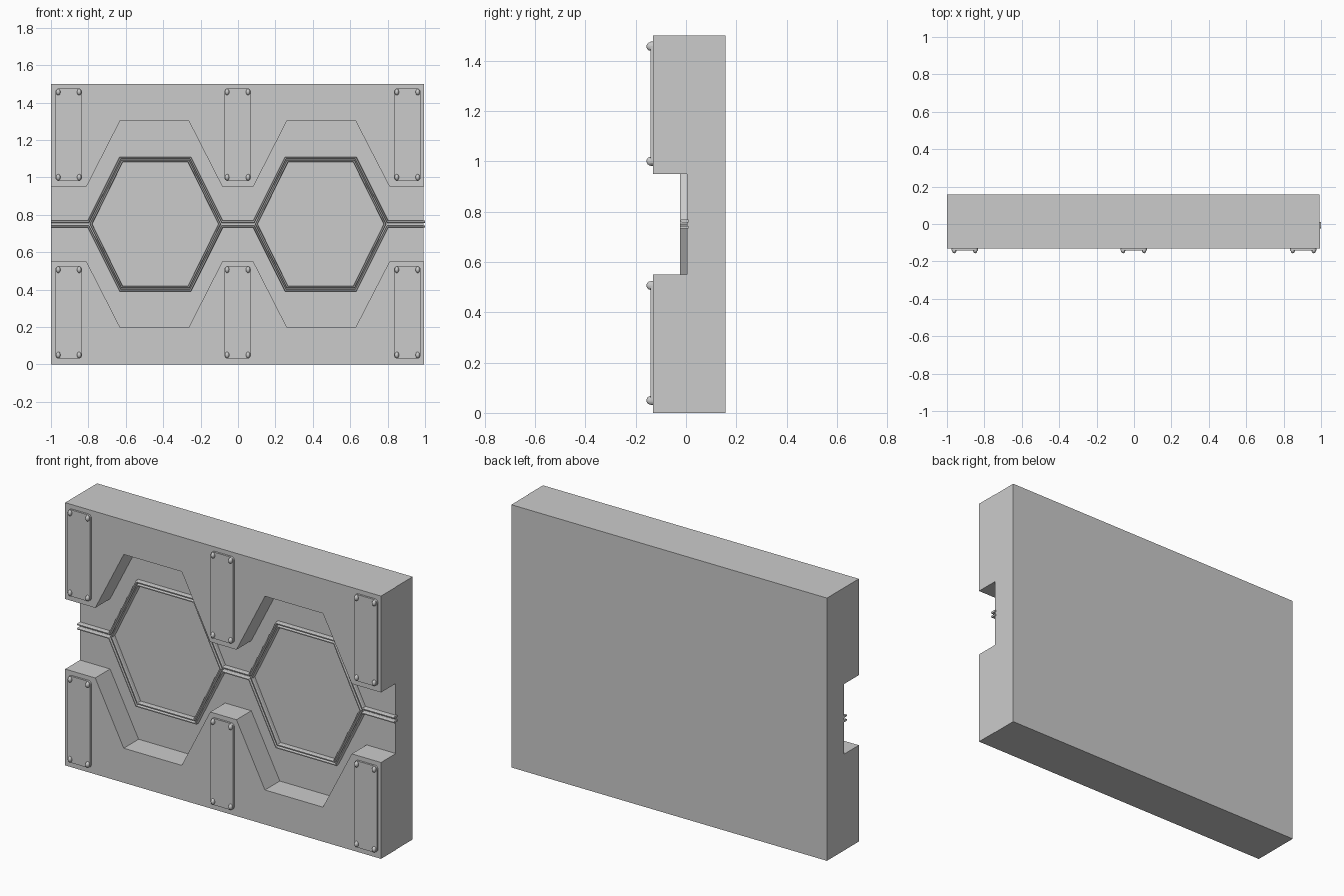
import bpy, bmesh, math
from mathutils import Vector

if "Cube" in bpy.data.objects:
    bpy.data.objects.remove(bpy.data.objects["Cube"])

MID = 0.75      # height of the horizontal mirror line
FACE = -0.131   # front of the raised panels
FLOOR = 0.003   # floor of the recess


def finish(name, bm, smooth=False):
    bmesh.ops.recalc_face_normals(bm, faces=bm.faces[:])
    me = bpy.data.meshes.new(name)
    bm.to_mesh(me)
    bm.free()
    ob = bpy.data.objects.new(name, me)
    bpy.context.collection.objects.link(ob)
    if smooth:
        me.shade_smooth()
    return ob


def prism(name, pts, y0, y1):
    """Extrude an x-z outline from y0 to y1."""
    bm = bmesh.new()
    f = bm.faces.new([bm.verts.new((x, y0, z)) for x, z in pts])
    r = bmesh.ops.extrude_face_region(bm, geom=[f])
    vs = [v for v in r["geom"] if isinstance(v, bmesh.types.BMVert)]
    bmesh.ops.translate(bm, verts=vs, vec=(0, y1 - y0, 0))
    return finish(name, bm)


def ridge(name, pts, closed=False, half=0.0058):
    """Sweep a small chamfered bar along an x-z path with mitred corners."""
    section = [(-half, 0.01), (-half, -0.017), (-half * 0.5, -0.023),
               (half * 0.5, -0.023), (half, -0.017), (half, 0.01)]
    P = [Vector(p) for p in pts]
    n = len(P)
    bm = bmesh.new()
    rings = []
    for i, p in enumerate(P):
        a = P[i - 1] if closed or i > 0 else p
        b = P[(i + 1) % n] if closed or i < n - 1 else p
        d1 = (p - a) if a != p else (b - p)
        d2 = (b - p) if b != p else (p - a)
        n1 = Vector((-d1.y, d1.x)).normalized()
        n2 = Vector((-d2.y, d2.x)).normalized()
        m = (n1 + n2).normalized()
        m /= m.dot(n1)
        rings.append([bm.verts.new((p.x + m.x * s, y, p.y + m.y * s)) for s, y in section])
    k = len(section)
    for i in range(n if closed else n - 1):
        A, B = rings[i], rings[(i + 1) % n]
        for j in range(k):
            bm.faces.new((A[j], A[(j + 1) % k], B[(j + 1) % k], B[j]))
    if not closed:
        bm.faces.new(rings[0])
        bm.faces.new(rings[-1])
    return finish(name, bm)


# Back slab
prism("back_slab", [(-1, 0), (0.993, 0), (0.993, 1.5), (-1, 1.5)], FLOOR, 0.157)

# Raised panels with the stepped hexagonal cut-out, and the ridge paths
zig = [(-1, 0.2), (-0.81, 0.2), (-0.63, 0.553), (-0.264, 0.553), (-0.084, 0.2),
       (0.082, 0.2), (0.262, 0.553), (0.628, 0.553), (0.81, 0.2), (0.995, 0.2)]
outer = [(-1.0, 0.0125)]
for cx in (-0.442, 0.442):
    outer += [(cx - 0.358, 0.0125), (cx - 0.187, 0.354), (cx + 0.187, 0.354), (cx + 0.358, 0.0125)]
outer.append((1.0, 0.0125))

for side, s in (("upper", 1), ("lower", -1)):
    edge = [(x, MID + s * h) for x, h in zig]
    prism(side + "_panel", edge + [(0.995, MID + s * 0.75), (-1, MID + s * 0.75)], FACE, FLOOR)
    ridge(side + "_outer_ridge", [(x, MID + s * h) for x, h in outer])

# Inner hexagon ridges
for side, cx in (("left", -0.442), ("right", 0.442)):
    hexagon = [(cx - 0.344, MID), (cx - 0.178, MID + 0.337), (cx + 0.178, MID + 0.337),
               (cx + 0.344, MID), (cx + 0.178, MID - 0.337), (cx - 0.178, MID - 0.337)]
    ridge(side + "_inner_ridge", hexagon, closed=True)


def rounded_rect(cx, cz, hw, hh, r, seg=4):
    pts = []
    for q, (sx, sz) in enumerate(((1, 1), (-1, 1), (-1, -1), (1, -1))):
        for i in range(seg + 1):
            a = math.pi / 2 * (q + i / seg)
            pts.append((cx + sx * (hw - r) + r * math.cos(a), cz + sz * (hh - r) + r * math.sin(a)))
    return pts


# Cover plates, each with four domed rivets
for col, cx in (("left", -0.905), ("middle", -0.002), ("right", 0.905)):
    for row, cz in (("upper", MID + 0.478), ("lower", MID - 0.472)):
        tag = row + "_" + col
        prism(tag + "_plate", rounded_rect(cx, cz, 0.071, 0.247, 0.018), -0.142, FACE + 0.005)
        bm = bmesh.new()
        for sx in (-1, 1):
            for sz in (-1, 1):
                r = bmesh.ops.create_uvsphere(bm, u_segments=12, v_segments=8, radius=1)
                for v in r["verts"]:
                    v.co = (cx + sx * 0.056 + v.co.x * 0.0115,
                            -0.142 + v.co.y * 0.015,
                            cz + sz * 0.228 + v.co.z * 0.017)
        finish(tag + "_rivets", bm, smooth=True)
